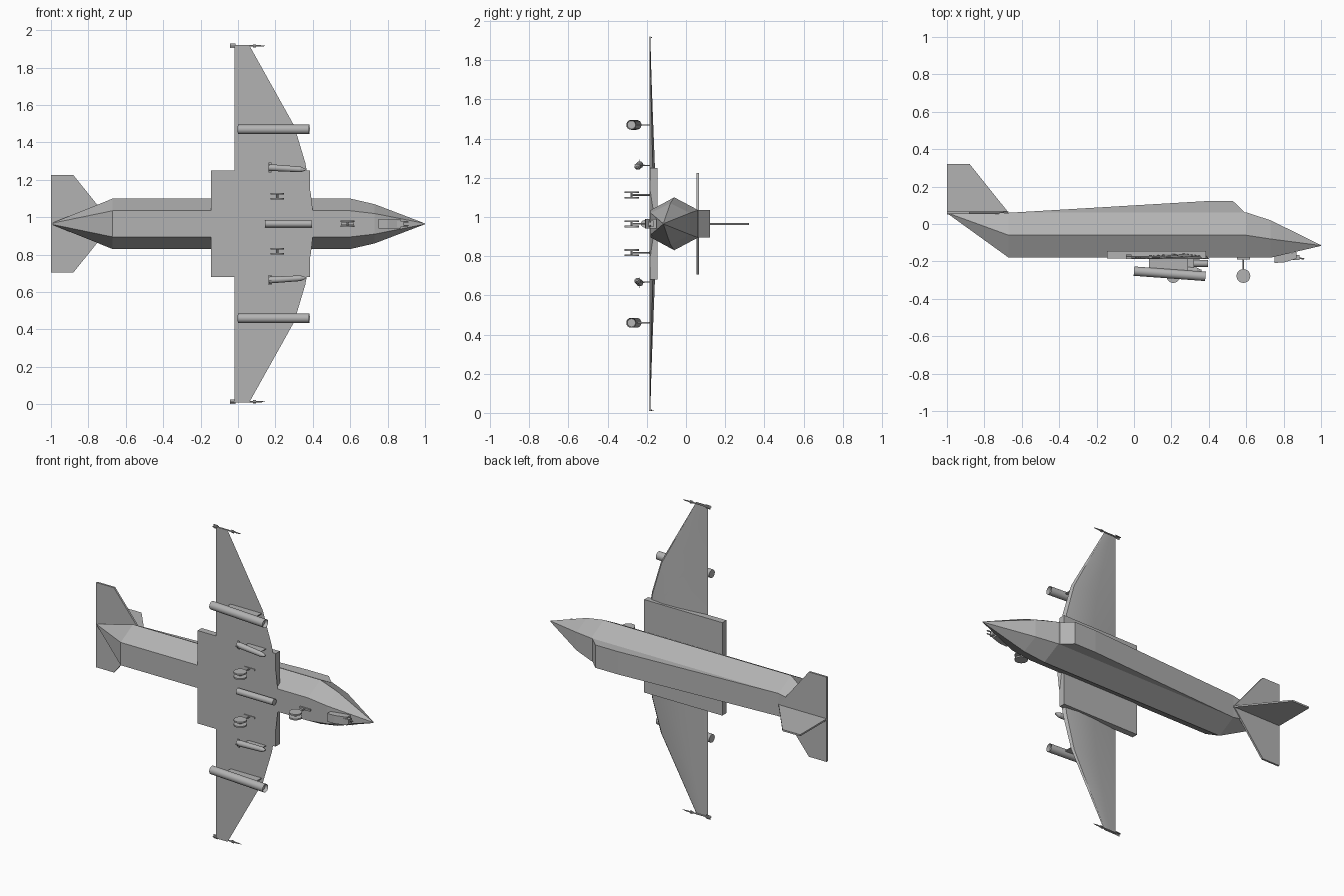
import bpy, bmesh, math
from mathutils import Vector

if "Cube" in bpy.data.objects:
    bpy.data.objects.remove(bpy.data.objects["Cube"])

ZC = 0.965  # height of the aircraft's centre plane; the span runs along z
grey = bpy.data.materials.new("airframe grey")
grey.diffuse_color = (0.45, 0.45, 0.45, 1)
grey.use_nodes = True
grey.node_tree.nodes["Principled BSDF"].inputs["Base Color"].default_value = grey.diffuse_color


def finish(name, bm, smooth=None):
    bmesh.ops.remove_doubles(bm, verts=bm.verts, dist=1e-5)
    bmesh.ops.recalc_face_normals(bm, faces=bm.faces)
    me = bpy.data.meshes.new(name)
    bm.to_mesh(me)
    bm.free()
    me.materials.append(grey)
    ob = bpy.data.objects.new(name, me)
    bpy.context.collection.objects.link(ob)
    if smooth:
        bpy.ops.object.select_all(action='DESELECT')
        ob.select_set(True)
        bpy.context.view_layer.objects.active = ob
        bpy.ops.object.shade_smooth_by_angle(angle=math.radians(smooth))
    return ob


def loft(name, rings, smooth=None):
    """Skin closed rings of (x, y, span) points and cap both ends."""
    bm = bmesh.new()
    vs = [[bm.verts.new((x, y, s + ZC)) for x, y, s in r] for r in rings]
    n = len(rings[0])
    for a, b in zip(vs, vs[1:]):
        for i in range(n):
            j = (i + 1) % n
            bm.faces.new((a[i], a[j], b[j], b[i]))
    bm.faces.new(vs[0])
    bm.faces.new(vs[-1])
    bmesh.ops.dissolve_degenerate(bm, edges=bm.edges, dist=1e-6)
    return finish(name, bm, smooth)


def box(name, x, y, s):
    return loft(name, [[(x[0], y[0], k), (x[1], y[0], k), (x[1], y[1], k), (x[0], y[1], k)] for k in s])


def tube(name, a, b, r1, r2=None, n=16):
    """Cylinder or cone between two (x, y, span) points."""
    a, b = Vector(a), Vector(b)
    d = b - a
    bm = bmesh.new()
    bmesh.ops.create_cone(bm, cap_ends=True, segments=n, radius1=r1,
                          radius2=r1 if r2 is None else r2, depth=d.length)
    bm.transform(d.to_track_quat('Z', 'Y').to_matrix().to_4x4())
    bmesh.ops.translate(bm, verts=bm.verts, vec=(a + b) / 2 + Vector((0, 0, ZC)))
    return finish(name, bm, 40)


def tail_fins(name, x, y, s, length, size):
    box(name + "_vertical", (x, x + length), (y - size, y + size), (s - .001, s + .001))
    box(name + "_lateral", (x, x + length), (y - .001, y + .001), (s - size, s + size))


# fuselage: hexagonal sections (x, bottom y, middle y, top y, half flat, half width)
def hexagon(x, lo, mid, hi, f, w):
    return [(x, lo, -f), (x, lo, f), (x, mid, w), (x, hi, f), (x, hi, -f), (x, mid, -w)]


loft("fuselage", [hexagon(*p) for p in (
    (-1, .058, .06, .062, .002, .002), (-.67, -.18, -.06, .06, .07, .135),
    (.6, -.18, -.06, .062, .07, .135), (.73, -.18, -.08, .02, .055, .105),
    (1, -.117, -.115, -.113, .002, .002))])

# spine rising to the cockpit
spine = [(-.67, .05), (-.67, .06), (.38, .122), (.53, .122), (.59, .064), (.59, .05)]
loft("cockpit_spine", [[(x, y, s) for x, y in spine] for s in (-.07, .07)])

# wing centre box
box("wing_centre_box", (-.145, .385), (-.184, -.145), (-.285, .285))

# wings: stations of (span, leading edge x, thickness)
stations = [(0, .4, .035), (.07, .4, .035), (.155, .39, .032), (.325, .36, .026),
            (.525, .3, .018), (.74, .18, .01), (.955, .06, .004)]
for side, sg in (("upper", 1), ("lower", -1)):
    rings = []
    for s, le, t in stations:
        c = le + .02
        rings.append([(-.02, -.186, sg * s), (le, -.186, sg * s), (le - .04 * c, -.186 + .6 * t, sg * s),
                      (le - .25 * c, -.186 + t, sg * s), (le - .55 * c, -.186 + .8 * t, sg * s),
                      (-.02, -.184, sg * s)])
    loft(side + "_wing", rings, 30)

    # tailplane
    plan = [(-1, 0), (-.67, 0), (-.755, .105), (-.88, .26), (-1, .26)]
    loft(side + "_tailplane", [[(x, y, sg * s) for x, s in plan] for y in (.054, .066)])

    # wing tip missile
    s = sg * .951
    tube(side + "_tip_missile", (-.04, -.176, s), (.12, -.176, s), .004, n=8)
    tube(side + "_tip_missile_nose", (.12, -.176, s), (.145, -.176, s), .004, .001, 8)
    tail_fins(side + "_tip_missile_tail", -.043, -.176, s, .03, .012)
    tail_fins(side + "_tip_missile_canard", .08, -.176, s, .015, .009)

    # rocket pod with a recessed muzzle and its pylon
    s = sg * .505
    pod = tube(side + "_rocket_pod", (0, -.252, s), (.382, -.28, s), .025)
    bm = bmesh.new()
    bm.from_mesh(pod.data)
    cap = max(bm.faces, key=lambda f: f.calc_center_median().x)
    bmesh.ops.inset_region(bm, faces=[cap], thickness=.004)
    bmesh.ops.translate(bm, verts=cap.verts, vec=(-.02, .0015, 0))
    bm.to_mesh(pod.data)
    bm.free()
    box(side + "_pod_pylon", (.08, .29), (-.25, -.18), (s - .003, s + .003))

    # under-wing missile and its pylon
    s = sg * .297
    tube(side + "_missile", (.165, -.236, s + sg * .004), (.335, -.248, s - sg * .006), .018, .015)
    tube(side + "_missile_nose", (.335, -.248, s - sg * .006), (.36, -.25, s - sg * .008), .015, .005)
    tail_fins(side + "_missile_tail", .163, -.237, s + sg * .004, .016, .026)
    box(side + "_missile_pylon", (.2, .32), (-.235, -.18), (s - .002, s + .002))

# tail fin
fin = [(-1, .05), (-.67, .06), (-.88, .322), (-1, .322)]
loft("tail_fin", [[(x, y, s) for x, y in fin] for s in (-.005, .005)])

# centre-line tank and its mount
tube("centre_tank", (.145, -.209, 0), (.395, -.211, 0), .019)
box("centre_tank_mount", (.2, .35), (-.2, -.175), (-.006, .006))

# landing gear: twin wheels on an axle and a strut
for name, x, s in (("nose_gear", .585, 0), ("upper_gear", .21, .147), ("lower_gear", .21, -.147)):
    tube(name + "_strut", (x, -.278, s), (x, -.17, s), .004, n=8)
    tube(name + "_axle", (x, -.278, s - .014), (x, -.278, s + .014), .006, n=8)
    for k in (-1, 1):
        tube(name + "_wheel", (x, -.278, s + k * .009), (x, -.278, s + k * .018), .037, n=20)
    box(name + "_door", (x - .035, x + .035), (-.19, -.18), (s - .006, s + .006))

# chin turret with twin barrels
turret = [(.75, -.17), (.75, -.208), (.8, -.206), (.87, -.185), (.87, -.15)]
loft("chin_turret", [[(x, y, s) for x, y in turret] for s in (-.025, .025)])
for s in (-.01, .01):
    tube("gun_barrel", (.83, -.178, s), (.91, -.186, s), .004, n=8)
box("gun_cradle", (.85, .885), (-.192, -.165), (-.016, .016))
